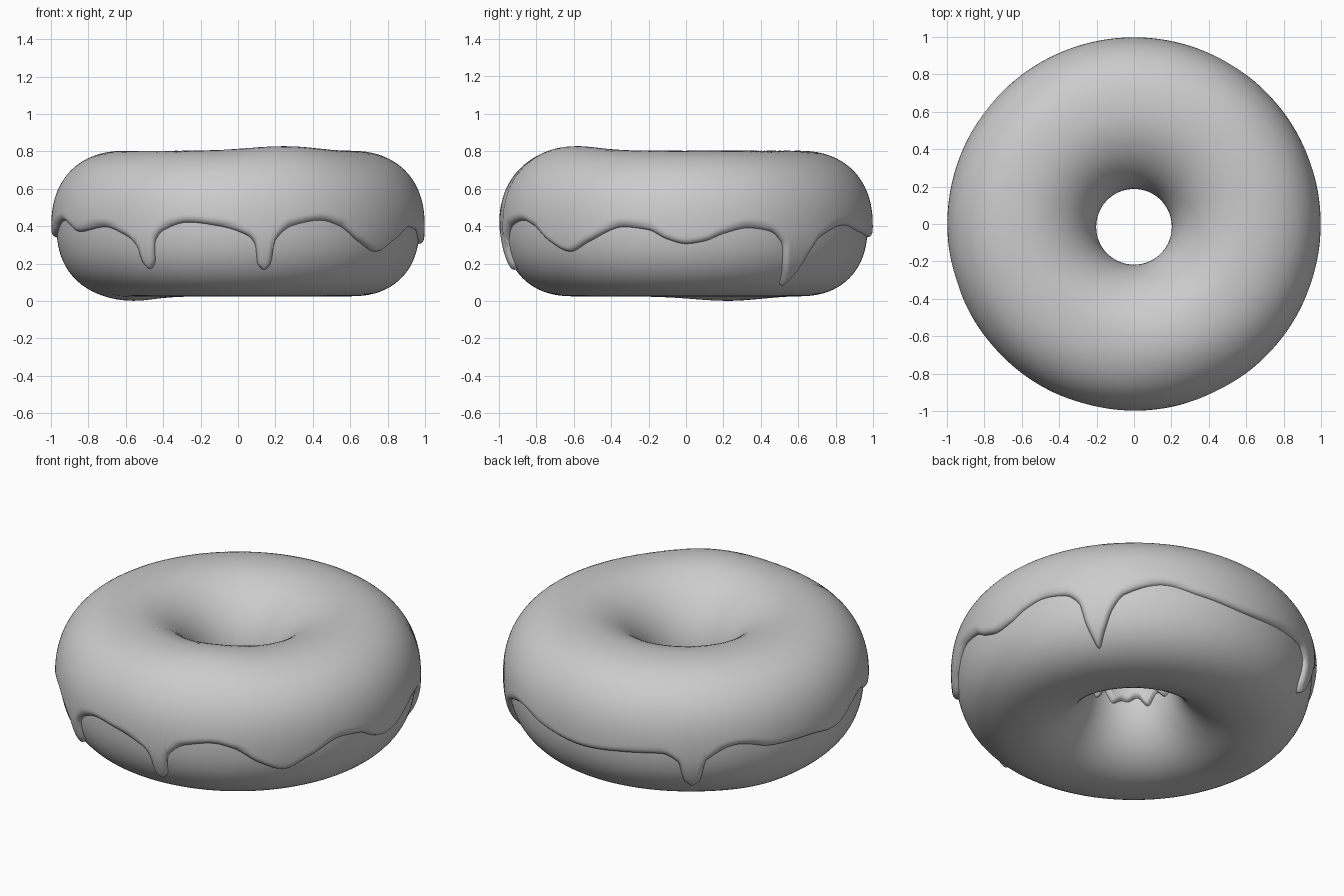
import bpy, math

if "Cube" in bpy.data.objects:
    bpy.data.objects.remove(bpy.data.objects["Cube"])

R, CZ, A, B = 0.6, 0.4, 0.37, 0.375      # ring radius, centre height, tube half sizes
THICK, LIP = 0.028, 0.032                # icing thickness, rounded lip width
COLS = 1080

grey = bpy.data.materials.new("plain_grey")
grey.diffuse_color = (0.6, 0.6, 0.6, 1)
grey.use_nodes = True
grey.node_tree.nodes["Principled BSDF"].inputs["Base Color"].default_value = grey.diffuse_color


def surface(theta, u, off=0.0):
    """Point on the slightly lumpy ring, pushed out along the normal by off."""
    c, s = math.cos(u), math.sin(u)
    p = 2.3 if c > 0 else 2.0
    e = 2 / p
    x = math.copysign(abs(c) ** e, c)
    z = math.copysign(abs(s) ** e, s)
    nx = math.copysign(abs(c) ** (2 - e), c) / A
    nz = math.copysign(abs(s) ** (2 - e), s) / B
    n = math.hypot(nx, nz)
    rho = R + A * x + off * nx / n
    h = B * z + off * nz / n
    px, py = rho * math.cos(theta), rho * math.sin(theta)
    # raised spot on top, low spot underneath
    if h > 0:
        h += 0.025 * (h / B) * math.exp(-((px - 0.27) ** 2 + (py + 0.65) ** 2) / 0.08)
    else:
        h += 0.024 * (h / B) * math.exp(-((px + 0.55) ** 2 + (py - 0.22) ** 2) / 0.07)
    # hole sits a little towards the front
    py -= 0.015 * max(0.0, -x)
    return px, py, CZ + h


def make(name, verts, faces):
    me = bpy.data.meshes.new(name)
    me.from_pydata(verts, [], faces)
    me.materials.append(grey)
    me.polygons.foreach_set("use_smooth", [True] * len(faces))
    me.update()
    ob = bpy.data.objects.new(name, me)
    bpy.context.collection.objects.link(ob)
    return ob


# Dough ring
N, M = 160, 80
verts = [surface(2 * math.pi * i / N, 2 * math.pi * j / M) for i in range(N) for j in range(M)]
faces = [(i * M + j, (i + 1) % N * M + j, (i + 1) % N * M + (j + 1) % M, i * M + (j + 1) % M)
         for i in range(N) for j in range(M)]
make("dough", verts, faces)

# Outer icing edge: angle in degrees, height
edge = [(0, .305), (6, .32), (12, .36), (20, .39), (27, .375), (32, .31), (33.8, .19), (37, .09),
        (40, .16), (43, .26), (47, .34), (60, .405), (72, .37), (90, .34), (107, .36), (117, .37),
        (122.5, .32), (124.3, .2), (127, .165), (129.7, .2), (131.5, .33), (142, .41), (154, .37),
        (168, .365), (180, .34), (198, .43), (210, .37), (223, .395), (232, .35), (236.3, .29),
        (237.2, .21), (239.5, .175), (241.8, .21), (242.8, .32), (246, .38), (254, .42), (264, .40),
        (273, .35), (275.5, .3), (276.4, .2), (278.6, .17), (280.8, .2), (281.7, .32), (288, .405),
        (297, .43), (304, .40), (311.5, .32), (320, .265), (328, .32), (340, .395), (348, .38), (354, .33)]
K = len(edge)
ext = [(a + 360 * w, z) for w in (-1, 0, 1) for a, z in edge]


def slope(i):
    d0 = (ext[i][1] - ext[i - 1][1]) / (ext[i][0] - ext[i - 1][0])
    d1 = (ext[i + 1][1] - ext[i][1]) / (ext[i + 1][0] - ext[i][0])
    return 2 * d0 * d1 / (d0 + d1) if d0 * d1 > 0 else 0.0


def edge_z(deg):
    """Smooth, overshoot-free curve through the edge points."""
    i = max(k for k in range(K, 2 * K) if ext[k][0] <= deg)
    (a0, z0), (a1, z1) = ext[i], ext[i + 1]
    w = a1 - a0
    t = (deg - a0) / w
    return ((2 * t**3 - 3 * t**2 + 1) * z0 + (t**3 - 2 * t**2 + t) * w * slope(i)
            + (3 * t**2 - 2 * t**3) * z1 + (t**3 - t**2) * w * slope(i + 1))


def height_to_u(z):
    k = (z - CZ) / B
    return math.asin(math.copysign(abs(k) ** 1.15, k))


DX = 0.95 * 2 * math.pi / COLS
S = 0.385                                 # arc length per unit of u
outer = [height_to_u(edge_z(360 * i / COLS)) for i in range(COLS)]


def edge_distance(i, u):
    """Distance from a point on column i to the outer icing edge."""
    best, y = 1.0, u * S
    for k in range(-8, 8):
        x0, y0 = k * DX, outer[(i + k) % COLS] * S
        dy = outer[(i + k + 1) % COLS] * S - y0
        t = (-x0 * DX + (y - y0) * dy) / (DX * DX + dy * dy)
        t = min(1.0, max(0.0, t))
        best = min(best, math.hypot(x0 + t * DX, y0 + t * dy - y))
    return best


# Icing: rows run from the outer edge over the top to the inner edge
steps = [0.045 * (k / 10) ** 1.6 for k in range(10)]
steps += [0.045 + 0.255 * k / 20 for k in range(20)]
steps += [0.30 + 0.66 * k / 24 for k in range(24)]
steps += [0.96 + 0.04 * k / 7 for k in range(8)]
ROWS = len(steps)
verts = []
for i in range(COLS):
    th = 2 * math.pi * i / COLS
    inner = math.pi + 0.10 + 0.05 * math.sin(9 * th) + 0.04 * math.sin(14 * th + 1)
    for t in steps:
        u = outer[i] + (inner - outer[i]) * t
        d = (inner - u) * S
        if t < 0.4:
            d = min(d, edge_distance(i, u))
        q = 1 - min(1.0, max(0.0, d) / LIP)
        verts.append(surface(th, u, -0.003 + (THICK + 0.003) * math.sqrt(1 - q * q)))
faces = [(i * ROWS + j, (i + 1) % COLS * ROWS + j, (i + 1) % COLS * ROWS + j + 1, i * ROWS + j + 1)
         for i in range(COLS) for j in range(ROWS - 1)]
make("icing", verts, faces)
